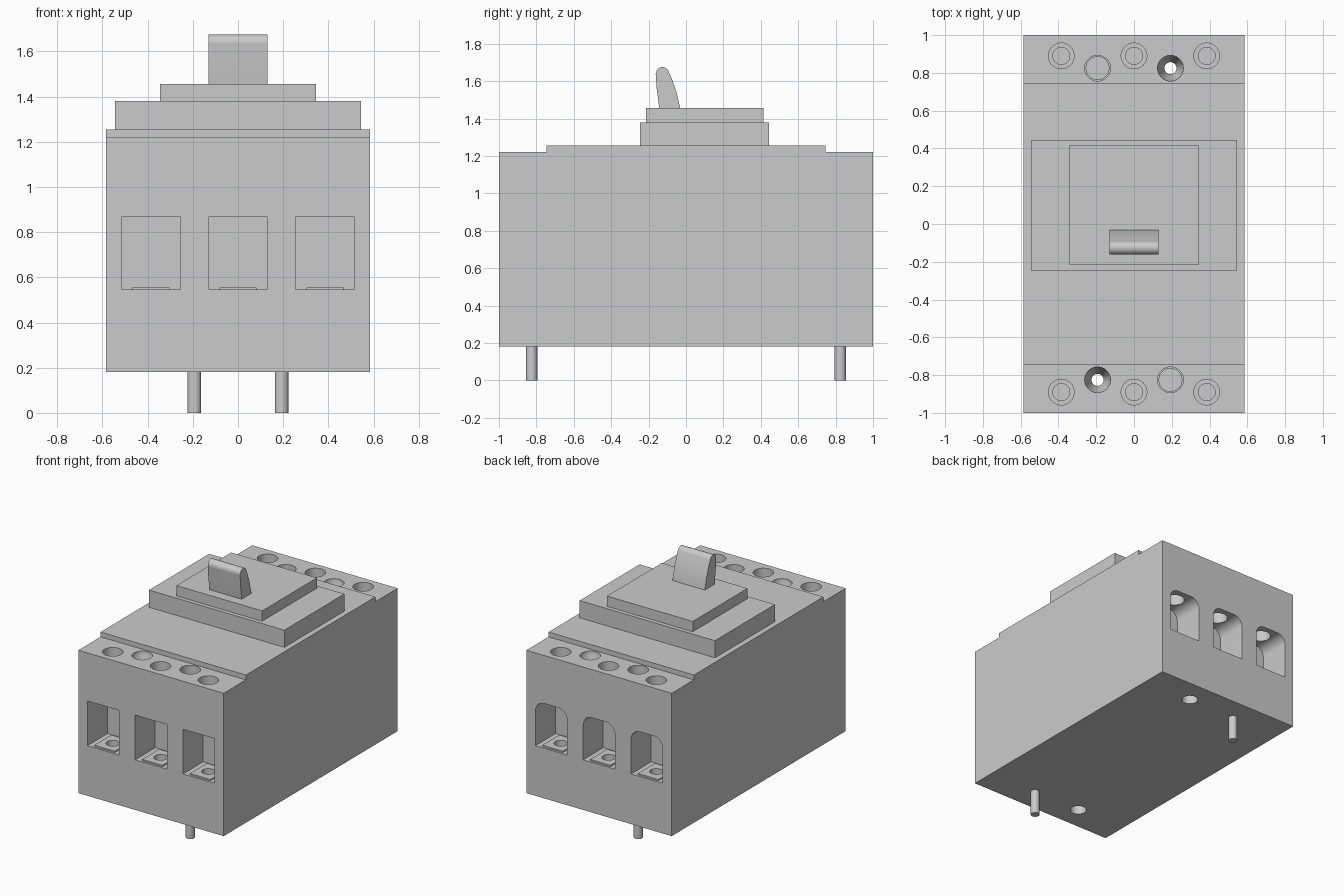
import bpy, bmesh, math
from mathutils import Matrix, Vector

cube = bpy.data.objects.get("Cube")
if cube:
    bpy.data.objects.remove(cube, do_unlink=True)

grey = bpy.data.materials.new("light grey plastic")
grey.use_nodes = True
grey.diffuse_color = (0.6, 0.6, 0.6, 1)
grey.node_tree.nodes["Principled BSDF"].inputs["Base Color"].default_value = (0.6, 0.6, 0.6, 1)


def finish(name, bm):
    bmesh.ops.recalc_face_normals(bm, faces=bm.faces)
    mesh = bpy.data.meshes.new(name)
    bm.to_mesh(mesh)
    bm.free()
    mesh.materials.append(grey)
    obj = bpy.data.objects.new(name, mesh)
    bpy.context.collection.objects.link(obj)
    return obj


def prism(name, outline, offset):
    """Extrude a closed outline of 3D points along an offset."""
    bm = bmesh.new()
    face = bm.faces.new([bm.verts.new(p) for p in outline])
    ext = bmesh.ops.extrude_face_region(bm, geom=[face])
    moved = [v for v in ext["geom"] if isinstance(v, bmesh.types.BMVert)]
    bmesh.ops.translate(bm, verts=moved, vec=offset)
    return finish(name, bm)


def box(name, x0, x1, y0, y1, z0, z1):
    base = [(x0, y0, z0), (x1, y0, z0), (x1, y1, z0), (x0, y1, z0)]
    return prism(name, base, (0, 0, z1 - z0))


def lathe(name, x, y, profile, sides=40):
    """Closed round solid from (radius, z) pairs, bottom to top."""
    bm = bmesh.new()
    rings = []
    for r, z in profile:
        angles = [math.tau * i / sides for i in range(sides)]
        rings.append([bm.verts.new((x + r * math.cos(a), y + r * math.sin(a), z)) for a in angles])
    for low, high in zip(rings, rings[1:]):
        for i in range(sides):
            j = (i + 1) % sides
            bm.faces.new((low[i], low[j], high[j], high[i]))
    bm.faces.new(rings[0])
    bm.faces.new(rings[-1])
    return finish(name, bm)


def cut(target, cutter):
    cutter.hide_render = True
    mod = target.modifiers.new("cut", "BOOLEAN")
    mod.operation = "DIFFERENCE"
    mod.solver = "EXACT"
    mod.object = cutter
    bpy.context.view_layer.objects.active = target
    bpy.ops.object.modifier_apply(modifier=mod.name)
    bpy.data.objects.remove(cutter, do_unlink=True)


def smooth(obj):
    bpy.ops.object.select_all(action="DESELECT")
    obj.select_set(True)
    bpy.context.view_layer.objects.active = obj
    bpy.ops.object.shade_smooth_by_angle(angle=math.radians(35))


# Housing with lower shelves at both ends
W, FLOOR, SHELF, DECK = 0.585, 0.18, 1.22, 1.255
side = [(-1, FLOOR), (1, FLOOR), (1, SHELF), (0.745, SHELF), (0.745, DECK),
        (-0.745, DECK), (-0.745, SHELF), (-1, SHELF)]
housing = prism("housing", [(-W, y, z) for y, z in side], (2 * W, 0, 0))

# Terminal pockets: square at the front, rounded upper corners at the back
HALF, SILL, HEAD, DEPTH, ROUND = 0.1275, 0.545, 0.87, 0.23, 0.07
for end in (-1, 1):
    for number, x in enumerate((-0.385, 0, 0.385), 1):
        shape = [(-HALF, SILL), (HALF, SILL)]
        if end < 0:
            shape += [(HALF, HEAD), (-HALF, HEAD)]
        else:
            for start in (0, 90):
                cx = (HALF - ROUND) * (1 if start == 0 else -1)
                for step in range(7):
                    a = math.radians(start + 15 * step)
                    shape.append((cx + ROUND * math.cos(a), HEAD - ROUND + ROUND * math.sin(a)))
        outline = [(x + u, end * (1 - DEPTH), z) for u, z in shape]
        cut(housing, prism("pocket_cutter", outline, (0, end * (DEPTH + 0.1), 0)))

        # Screwdriver access hole down into the pocket
        y = end * 0.89
        cut(housing, lathe("access_cutter", x, y, [(0.068, 0.7), (0.068, 1.3)]))

        # Terminal plate with a threaded hole, set into the pocket floor
        cut(housing, lathe("thread_cutter", x, y, [(0.045, 0.45), (0.045, 0.6)]))
        ys = sorted((end * 0.79, end * 0.985))
        plate = box(f"terminal_plate_{number}_{'front' if end < 0 else 'back'}",
                    x - 0.0825, x + 0.0825, *ys, SILL - 0.02, SILL + 0.01)
        cut(plate, lathe("thread_cutter", x, y, [(0.045, 0.4), (0.045, 0.7)]))
        smooth(plate)

# Mounting holes: two countersunk and open, two holding screws
for s in (-1, 1):
    x, y = 0.193 * s, 0.825 * s
    cut(housing, lathe("mount_cutter", x, y, [
        (0.055, 0.1), (0.055, 0.4), (0.032, 0.42), (0.032, 1.13),
        (0.068, 1.19), (0.068, 1.3)]))
    cut(housing, lathe("screw_cutter", -x, y, [(0.068, 1.05), (0.068, 1.3)]))
    screw = lathe("mounting_screw_" + ("front" if s < 0 else "back"), -x, y, [
        (0.03, 0), (0.03, 1.04), (0.063, 1.04), (0.063, 1.13)])
    smooth(screw)
smooth(housing)

# Stepped cover
box("cover_lower", -0.545, 0.545, -0.245, 0.445, DECK - 0.01, 1.38)
box("cover_upper", -0.345, 0.345, -0.215, 0.415, 1.37, 1.455)

# Toggle handle: tapering sides with a rounded tip
tip = Vector((-0.126, 1.638))
profile = [(-0.141, 1.44), (-0.03, 1.44), (-0.032, 1.46), (-0.052, 1.545), (-0.075, 1.61)]
for deg in range(15, 196, 15):
    a = math.radians(deg)
    profile.append((tip.x + 0.036 * math.cos(a), tip.y + 0.037 * math.sin(a)))
profile.append((-0.158, 1.57))
toggle = prism("toggle_handle", [(-0.13, y, z) for y, z in profile], (0.26, 0, 0))
smooth(toggle)
